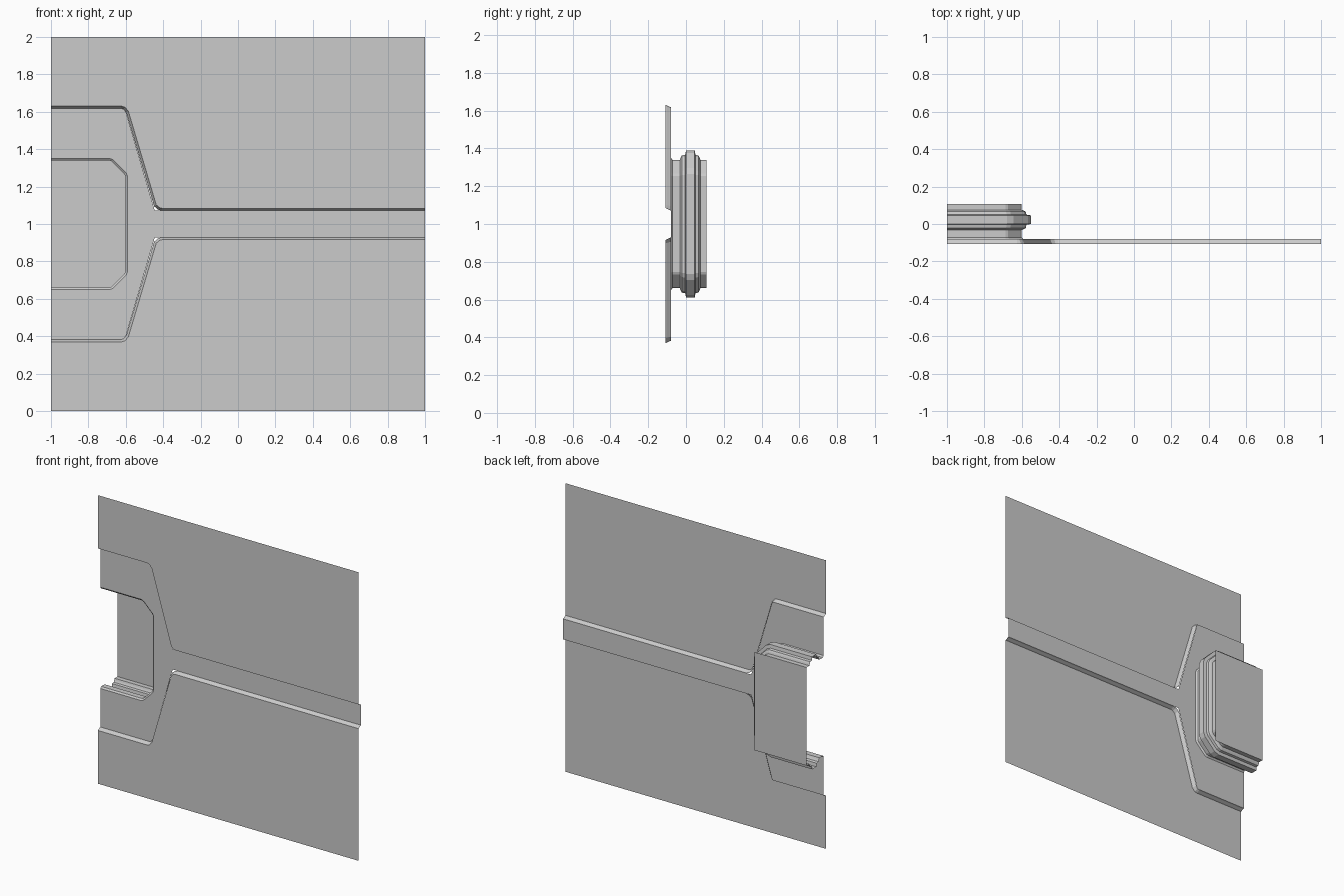
import bpy
from mathutils import Vector

if "Cube" in bpy.data.objects:
    bpy.data.objects.remove(bpy.data.objects["Cube"])

grey = bpy.data.materials.new("panel_grey")
grey.diffuse_color = (0.6, 0.6, 0.6, 1)
grey.use_nodes = True
grey.node_tree.nodes["Principled BSDF"].inputs["Base Color"].default_value = grey.diffuse_color

FRONT, MID, BACK = -0.108, -0.08, 0.108


def add_mesh(name, verts, faces):
    me = bpy.data.meshes.new(name)
    me.from_pydata(verts, [], faces)
    me.materials.append(grey)
    me.update()
    ob = bpy.data.objects.new(name, me)
    bpy.context.collection.objects.link(ob)
    return ob


def sheet(name, pts, y):
    """Flat plate in the xz plane, facing the front."""
    ob = add_mesh(name, [(x, y, z) for x, z in pts], [list(range(len(pts)))])
    if ob.data.polygons[0].normal.y > 0:
        ob.data.flip_normals()
    return ob


def mirror(pts):
    return [(x, 2 - z) for x, z in pts]


def offset(pts, d):
    """Shift an open path to its left by d with mitred corners."""
    p = [Vector(q) for q in pts]
    norms = []
    for a, b in zip(p, p[1:]):
        t = (b - a).normalized()
        norms.append(Vector((-t.y, t.x)))
    out = []
    for i, q in enumerate(p):
        n1 = norms[max(i - 1, 0)]
        n2 = norms[min(i, len(norms) - 1)]
        q = q + (n1 + n2) * (d / (1 + n1.dot(n2)))
        out.append((q.x, q.y))
    return out


def sweep(name, path, profile, flip_z=False):
    """Sweep a (depth, offset) profile along a path in the xz plane."""
    verts, faces, n = [], [], len(path)
    for y, d in profile:
        ring = offset(path, d)
        if flip_z:
            ring = mirror(ring)
        verts += [(x, y, z) for x, z in ring]
    for r in range(len(profile) - 1):
        for i in range(n - 1):
            a, b = r * n + i, (r + 1) * n + i
            f = (a, b, b + 1, a + 1)
            faces.append(f[::-1] if flip_z else f)
    return add_mesh(name, verts, faces)


# Outer wall panels and the small sloped step down to the middle plate
edge = [(-1, 1.631), (-0.625, 1.631), (-0.605, 1.625), (-0.586, 1.603),
        (-0.437, 1.102), (-0.42, 1.088), (-0.405, 1.084), (1, 1.084)]
step = [(FRONT, 0), (-0.101, -0.003), (-0.088, -0.01), (MID, -0.013)]
upper = edge + [(1, 2), (-1, 2)]
sheet("upper_panel", upper, FRONT)
sheet("lower_panel", mirror(upper), FRONT)
sweep("upper_step", edge, step)
sweep("lower_step", edge, step, True)

# Recess opening: chamfered outline, open at the left side
half = [(-1, 1.34), (-0.688, 1.34), (-0.674, 1.334),
        (-0.608, 1.268), (-0.602, 1.254)]
opening = half + mirror(half)[::-1]

# Middle plate: wide at the left, narrow band to the right
rim = offset(opening, 0.011)
top_edge = [(-1, 1.618), (-0.605, 1.618), (-0.445, 1.071), (1, 1.071)]
sheet("middle_plate", top_edge + mirror(top_edge)[::-1] + rim[::-1], MID)

# Stepped recess wall with a raised ridge around it
recess = [(MID, 0.011), (-0.071, 0), (-0.033, 0), (-0.028, 0.012),
          (-0.022, 0.023), (-0.004, 0.027), (0, 0.05), (0.046, 0.05),
          (0.05, 0.027), (0.066, 0.023), (0.072, 0.012), (0.076, 0),
          (BACK, 0)]
sweep("recess_wall", opening, recess)

# Back of the recess
sheet("recess_back", [(-1, 0.66), (-0.602, 0.66),
                      (-0.602, 1.34), (-1, 1.34)], BACK)
